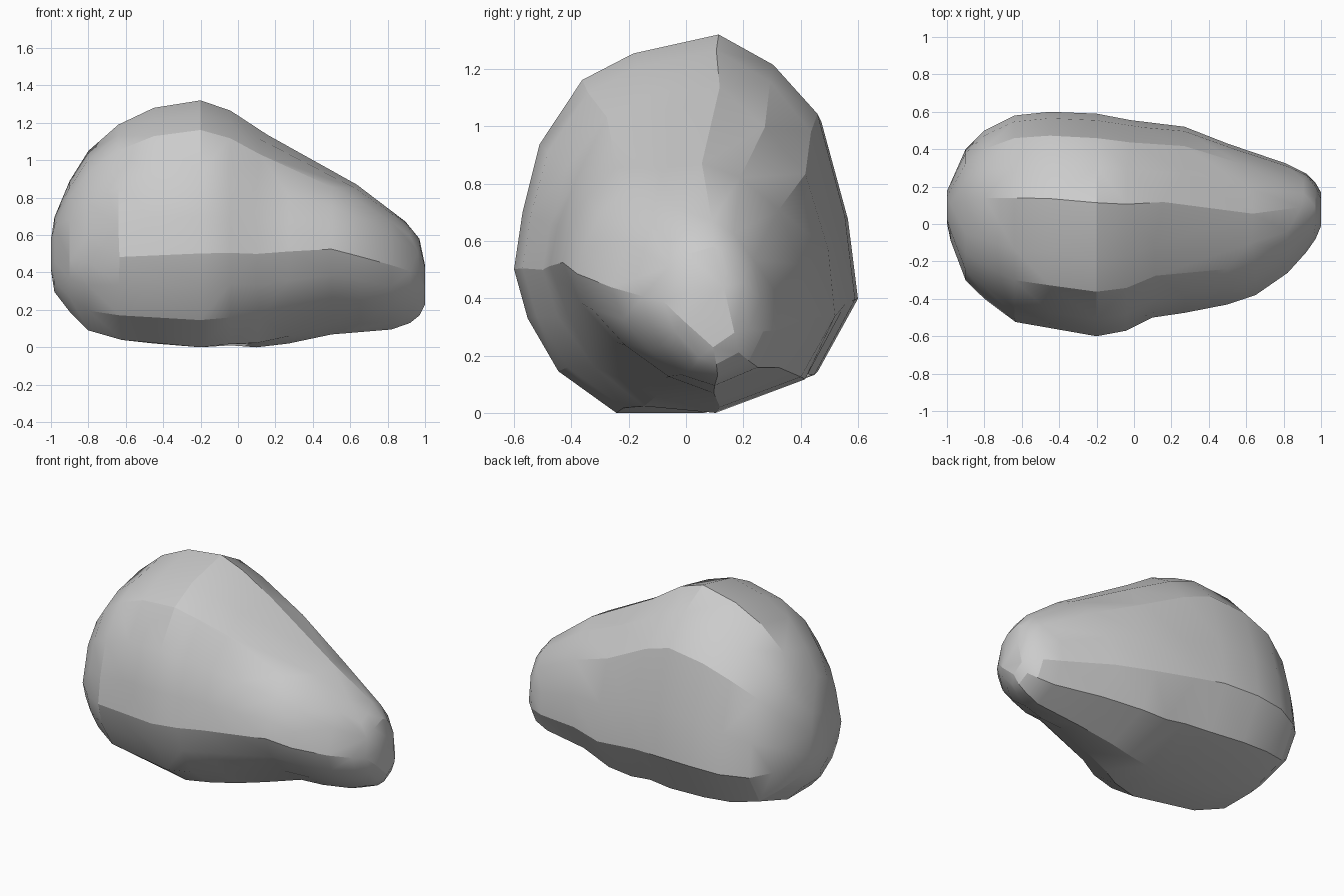
import bpy, bmesh, math

# Stations along x: x, y min, y max, z min, z max
stations = [
    (-1.0, 0.0, 0.17, 0.40, 0.60), (-0.98, -0.09, 0.22, 0.30, 0.70),
    (-0.90, -0.30, 0.40, 0.19, 0.89), (-0.80, -0.40, 0.50, 0.09, 1.05),
    (-0.64, -0.52, 0.58, 0.045, 1.19), (-0.45, -0.56, 0.60, 0.02, 1.28),
    (-0.20, -0.60, 0.59, 0.0, 1.32), (-0.04, -0.57, 0.56, 0.01, 1.265),
    (0.10, -0.50, 0.54, 0.0, 1.17), (0.27, -0.475, 0.52, 0.02, 1.075),
    (0.50, -0.43, 0.43, 0.07, 0.945), (0.65, -0.38, 0.38, 0.08, 0.86),
    (0.82, -0.26, 0.32, 0.095, 0.735), (0.92, -0.15, 0.27, 0.13, 0.645),
    (0.97, -0.08, 0.22, 0.17, 0.58), (1.0, -0.01, 0.17, 0.23, 0.45)]

# Normalised cross-sections: bulky left end and undercut right end
bulk = [(.56, 0), (.3, 0), (.13, .11), (.04, .25), (0, .38), (.025, .53), (.075, .71),
        (.2, .88), (.35, .95), (.6, 1), (.76, .92), (.89, .79), (.97, .52), (1, .3), (.88, .1)]
taper = [(.62, 0), (.42, .06), (.22, .2), (.07, .36), (0, .52), (.03, .64), (.1, .78),
         (.22, .9), (.38, .97), (.58, 1), (.75, .93), (.9, .76), (.98, .52), (1, .3), (.88, .1)]

bm = bmesh.new()
rings = []
for x, y0, y1, z0, z1 in stations:
    t = min(1, max(0, (x + 0.1) / 0.6))
    ring = []
    for (ua, va), (ub, vb) in zip(bulk, taper):
        u, v = ua + (ub - ua) * t, va + (vb - va) * t
        ring.append(bm.verts.new((x, y0 + (y1 - y0) * u, z0 + (z1 - z0) * v)))
    rings.append(ring)

# Skin between rings, with end caps
n = len(bulk)
for a, b in zip(rings, rings[1:]):
    for i in range(n):
        j = (i + 1) % n
        bm.faces.new((a[i], a[j], b[j], b[i]))
bm.faces.new(rings[0])
bm.faces.new(rings[-1])
bmesh.ops.recalc_face_normals(bm, faces=bm.faces[:])
bmesh.ops.triangulate(bm, faces=bm.faces[:])
mesh = bpy.data.meshes.new("boulder")
bm.to_mesh(mesh)
bm.free()
boulder = bpy.data.objects.new("boulder", mesh)
bpy.context.collection.objects.link(boulder)
bpy.context.view_layer.objects.active = boulder
boulder.select_set(True)

# Irregular low-poly facets with some crisp breaks
dec = boulder.modifiers.new("facets", 'DECIMATE')
dec.ratio = 0.75
bpy.ops.object.modifier_apply(modifier=dec.name)
bpy.ops.object.shade_smooth_by_angle(angle=math.radians(22))
